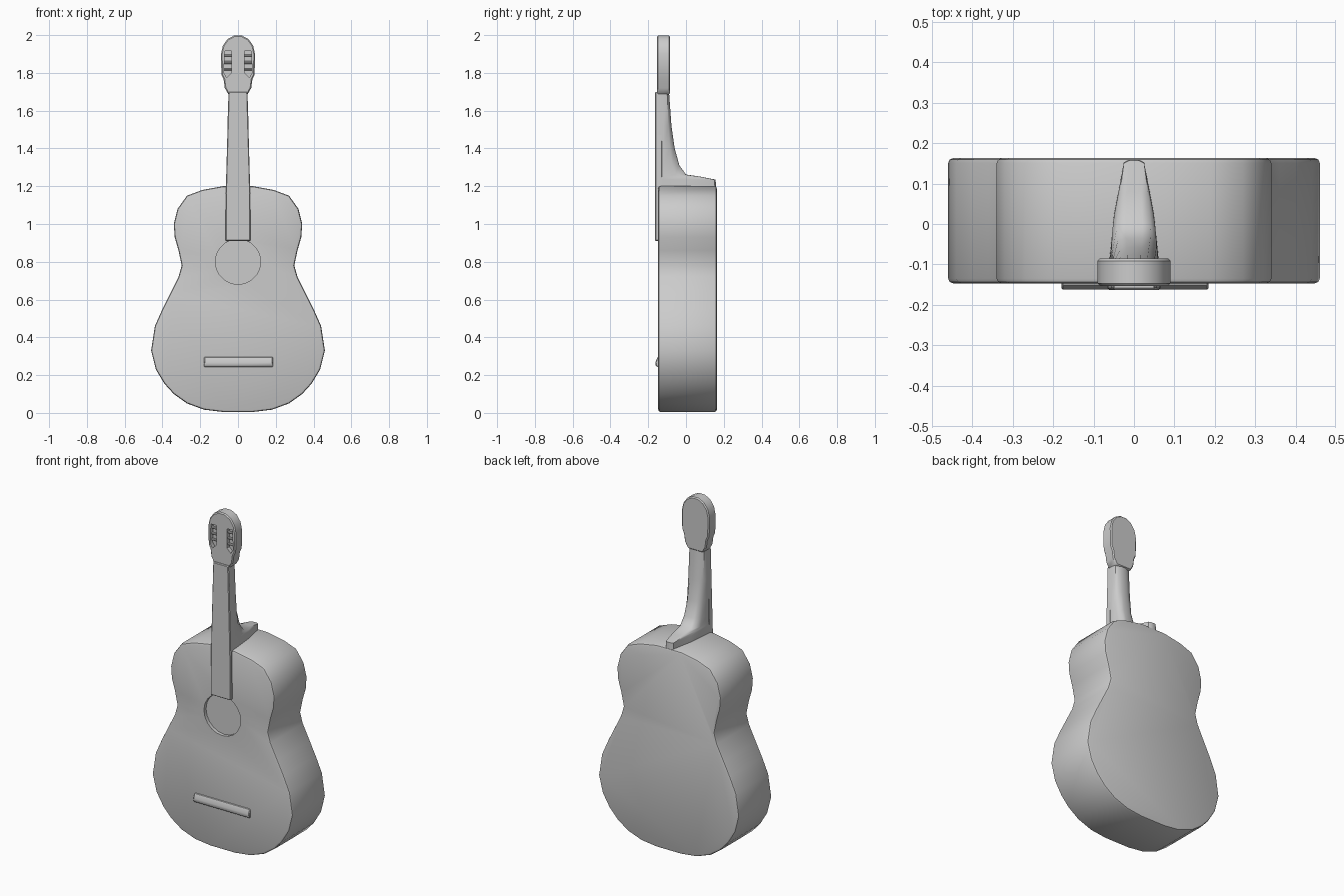
import bpy
import bmesh
import math
from mathutils import Vector

cube = bpy.data.objects.get("Cube")
if cube:
    bpy.data.objects.remove(cube, do_unlink=True)

grey = bpy.data.materials.new("plain grey")
grey.use_nodes = True
COLOUR = (0.6, 0.6, 0.6, 1)
grey.diffuse_color = COLOUR
grey.node_tree.nodes["Principled BSDF"].inputs["Base Color"].default_value = COLOUR


def loft(name, rings):
    """Skin a stack of equal rings and cap both ends."""
    bm = bmesh.new()
    loops = [[bm.verts.new(p) for p in ring] for ring in rings]
    for a, b in zip(loops, loops[1:]):
        for i in range(len(a)):
            j = (i + 1) % len(a)
            bm.faces.new((a[i], a[j], b[j], b[i]))
    bm.faces.new(loops[0])
    bm.faces.new(loops[-1])
    bmesh.ops.recalc_face_normals(bm, faces=bm.faces)
    mesh = bpy.data.meshes.new(name)
    bm.to_mesh(mesh)
    bm.free()
    mesh.materials.append(grey)
    obj = bpy.data.objects.new(name, mesh)
    bpy.context.collection.objects.link(obj)
    return obj


def mirrored(half):
    """Close a right-hand (x, z) outline across the centre line."""
    return half + [(-x, z) for x, z in reversed(half)]


def slab(name, outline, front, back):
    return loft(name, [[(x, y, z) for x, z in outline] for y in (front, back)])


def apply(obj, kind, **settings):
    bpy.ops.object.select_all(action='DESELECT')
    bpy.context.view_layer.objects.active = obj
    obj.select_set(True)
    mod = obj.modifiers.new(kind.title(), kind)
    for key, value in settings.items():
        setattr(mod, key, value)
    bpy.ops.object.modifier_apply(modifier=mod.name)


def bevel(obj, width, segments=2):
    apply(obj, 'BEVEL', width=width, segments=segments, limit_method='ANGLE',
          angle_limit=math.radians(50))


def cut(obj, cutter):
    apply(obj, 'BOOLEAN', operation='DIFFERENCE', solver='EXACT', object=cutter)
    bpy.data.objects.remove(cutter, do_unlink=True)


def smooth(obj, angle=35):
    bpy.ops.object.select_all(action='DESELECT')
    bpy.context.view_layer.objects.active = obj
    obj.select_set(True)
    bpy.ops.object.shade_smooth_by_angle(angle=math.radians(angle))


FACE = -0.147

# Waisted sound box with a shallow round sound hole
body_half = [(0.08, 0.005), (0.18, 0.017), (0.27, 0.05), (0.34, 0.1), (0.39, 0.155),
             (0.435, 0.23), (0.46, 0.33), (0.44, 0.46), (0.4, 0.55), (0.36, 0.63),
             (0.315, 0.72), (0.298, 0.78), (0.315, 0.86), (0.335, 0.93), (0.34, 1.0),
             (0.32, 1.08), (0.27, 1.15), (0.19, 1.18), (0.08, 1.2)]
body = slab("body", mirrored(body_half), FACE, 0.163)
bevel(body, 0.012)
steps = 20
circle = [(0.12 * math.cos(math.tau * i / steps), 0.8 + 0.12 * math.sin(math.tau * i / steps))
          for i in range(steps)]
cut(body, slab("hole_cutter", circle, FACE - 0.1, FACE + 0.02))
smooth(body)

# Neck: rounded back that sweeps out into a narrowing heel
neck_rings = []
for z, back, width, tip in [(1.16, 0.16, 0.065, 0.025), (1.235, 0.157, 0.063, 0.025),
                            (1.25, 0.08, 0.062, 0.035), (1.262, 0.0, 0.06, 0.042),
                            (1.31, -0.035, 0.058, 0.04), (1.4, -0.06, 0.057, 0.036),
                            (1.52, -0.077, 0.056, 0.034), (1.7, -0.09, 0.05, 0.034)]:
    middle = (back - 0.11) / 2
    half = [(width, -0.158), (width, -0.12), ((width + tip) / 2 + 0.005, middle),
            (tip, back - 0.006), (tip * 0.5, back)]
    neck_rings.append([(x, y, z) for x, y in mirrored(half)])
smooth(loft("neck", neck_rings), 50)

# Fingerboard running over the front down to the sound hole
board = slab("fingerboard", mirrored([(0.066, 0.91), (0.064, 1.2), (0.05, 1.7)]), -0.163, -0.125)
bevel(board, 0.004, 1)

# Headstock with two sunken tuner slots
head_half = [(0.05, 1.685), (0.07, 1.72), (0.076, 1.765), (0.088, 1.79), (0.09, 1.9),
             (0.08, 1.945), (0.055, 1.98), (0.02, 1.998)]
head = slab("headstock", mirrored(head_half), -0.153, -0.085)
bevel(head, 0.006, 1)
for side in (-1, 1):
    slot = [(side * x, z) for x, z in [(0.035, 1.8), (0.06, 1.775), (0.075, 1.8),
                                       (0.07, 1.915), (0.035, 1.915)]]
    cut(head, slab("slot_cutter", slot, -0.2, -0.13))
smooth(head)

# Tuner posts lying across each slot
for side in (-1, 1):
    for z in (1.82, 1.855, 1.89):
        bpy.ops.mesh.primitive_cylinder_add(vertices=8, radius=0.007, depth=0.05,
                                            location=(side * 0.055, -0.138, z),
                                            rotation=(0, math.pi / 2, 0))
        post = bpy.context.object
        post.name = ("left" if side > 0 else "right") + "_tuner_post"
        post.data.materials.append(grey)
        smooth(post)

# Bridge bar with a sloping top edge
bridge = loft("bridge", [[(x, FACE + 0.01, 0.24), (x, -0.16, 0.247), (x, -0.162, 0.268),
                          (x, -0.152, 0.293), (x, FACE + 0.01, 0.3)] for x in (-0.18, 0.185)])
bevel(bridge, 0.004, 1)
smooth(bridge)
